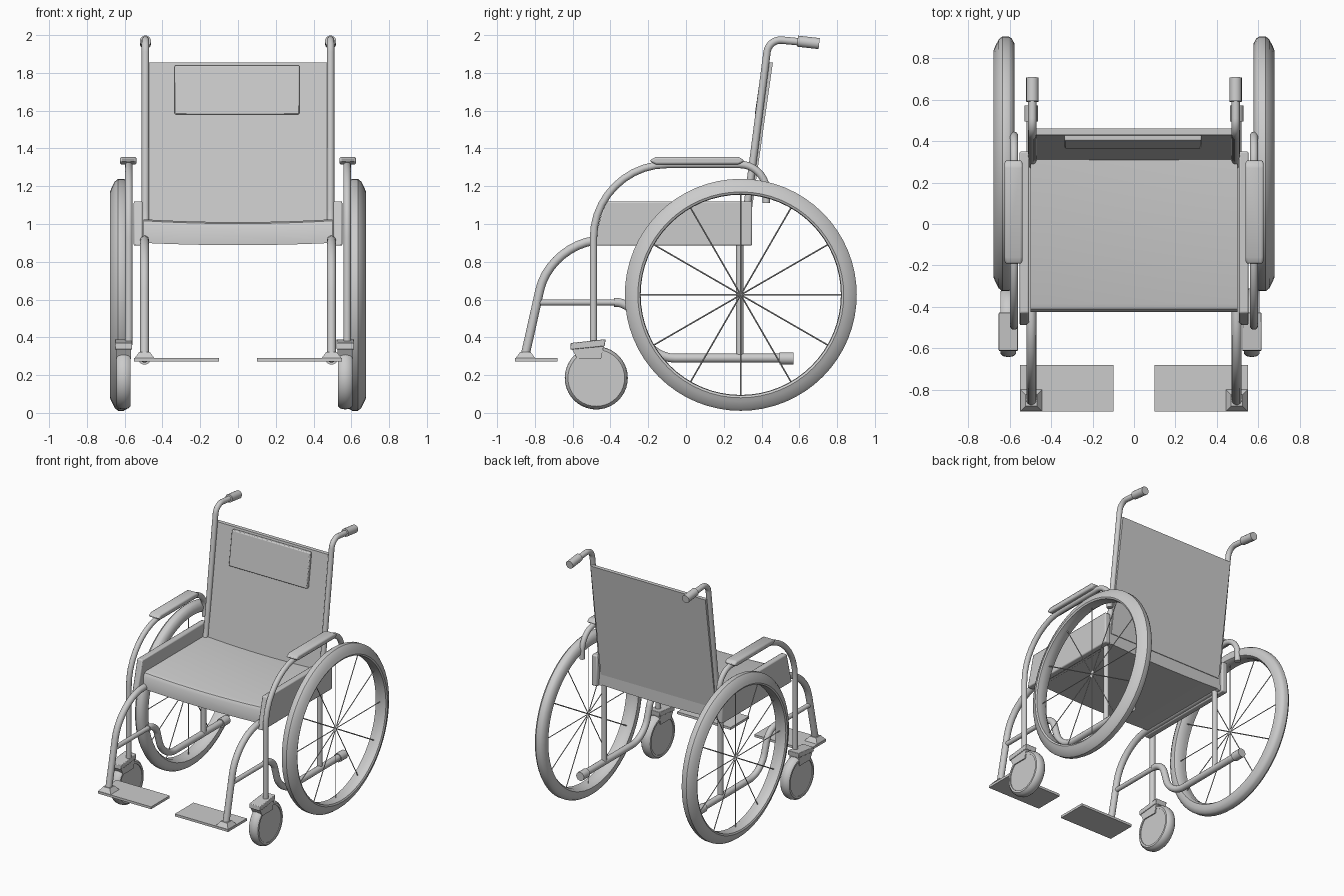
import bpy, bmesh, math
from mathutils import Vector

if "Cube" in bpy.data.objects:
    bpy.data.objects.remove(bpy.data.objects["Cube"])


def finish(name, bm, bevel=0, angle=35):
    bmesh.ops.recalc_face_normals(bm, faces=bm.faces)
    me = bpy.data.meshes.new(name)
    bm.to_mesh(me)
    bm.free()
    ob = bpy.data.objects.new(name, me)
    bpy.context.collection.objects.link(ob)
    bpy.ops.object.select_all(action='DESELECT')
    ob.select_set(True)
    bpy.context.view_layer.objects.active = ob
    bpy.ops.object.shade_smooth_by_angle(angle=math.radians(angle))
    if bevel:
        m = ob.modifiers.new("bevel", 'BEVEL')
        m.width, m.segments = bevel, 2
    return ob


def loft(bm, rings, closed=False):
    """Skin a list of equal-length point rings."""
    vs = [[bm.verts.new(p) for p in r] for r in rings]
    n = len(vs[0])
    for i in range(len(vs) if closed else len(vs) - 1):
        a, b = vs[i], vs[(i + 1) % len(vs)]
        for j in range(n):
            bm.faces.new((a[j], a[(j + 1) % n], b[(j + 1) % n], b[j]))
    if not closed:
        bm.faces.new(vs[0])
        bm.faces.new(vs[-1])


def prism(name, x0, x1, yz, bevel=0):
    bm = bmesh.new()
    loft(bm, [[(x, y, z) for y, z in yz] for x in (x0, x1)])
    return finish(name, bm, bevel)


def rect(y0, y1, z0, z1):
    return [(y0, z0), (y1, z0), (y1, z1), (y0, z1)]


def tube(name, x, path, r, sides=14):
    """Round tube in the plane x; path points are (y, z[, bend size])."""
    P = [Vector((x, p[0], p[1])) for p in path]
    pts = [P[0]]
    for i in range(1, len(P) - 1):
        d = path[i][2] if len(path[i]) > 2 else 0
        if not d:
            pts.append(P[i])
            continue
        a = P[i] + (P[i - 1] - P[i]).normalized() * d
        b = P[i] + (P[i + 1] - P[i]).normalized() * d
        c, e = a.lerp(P[i], .55), b.lerp(P[i], .55)
        for k in range(11):
            t = k / 10
            u = 1 - t
            pts.append(a * u**3 + c * 3 * u * u * t + e * 3 * u * t * t + b * t**3)
    pts.append(P[-1])
    rings = []
    X = Vector((1, 0, 0))
    for i, p in enumerate(pts):
        t = (pts[min(i + 1, len(pts) - 1)] - pts[max(i - 1, 0)]).normalized()
        n = t.cross(X)
        rings.append([p + r * (X * math.cos(q) + n * math.sin(q))
                      for q in (2 * math.pi * k / sides for k in range(sides))])
    bm = bmesh.new()
    loft(bm, rings)
    return finish(name, bm)


def lathe(name, profile, x, y, z, sides=64):
    """Closed (x offset, radius) profile spun about an axis along x."""
    rings = []
    for k in range(sides):
        q = 2 * math.pi * k / sides
        rings.append([(x + o, y + r * math.cos(q), z + r * math.sin(q)) for o, r in profile])
    bm = bmesh.new()
    loft(bm, rings, True)
    return finish(name, bm)


# sagging seat cushion
bm = bmesh.new()
xs = [-.5 + i / 10 for i in range(11)]
sag = lambda x: 1 - (x / .5) ** 2
rings = []
for y, drop in ((-.425, .03), (-.41, .008), (-.385, 0), (.33, 0)):
    top = [(x, y, 1.025 - .015 * sag(x) - drop) for x in xs]
    bottom = [(x, y, .9 - .012 * sag(x)) for x in reversed(xs)]
    rings.append(top + bottom)
loft(bm, rings)
finish("seat", bm)

# backrest and head pad
prism("backrest", -.485, .485, [(.305, .98), (.335, .98), (.46, 1.855), (.43, 1.855)])
prism("back_pad", -.335, .325, [(.364, 1.58), (.392, 1.58), (.43, 1.84), (.402, 1.84)], .006)

for s, side in ((-1, "left"), (1, "right")):
    # frame tubes
    tube(side + "_front_leg", s * .495, [(.33, .915), (-.715, .915, .27), (-.855, .29)], .024)
    tube(side + "_back_post", s * .49,
         [(.285, .29), (.285, .95, .05), (.318, 1.05, .03), (.438, 1.98, .07), (.7, 1.955)], .02)
    tube(side + "_hand_grip", s * .49, [(.59, 1.968), (.705, 1.955)], .03)
    tube(side + "_upper_rail", s * .495, [(-.79, .585), (-.36, .585)], .017)
    tube(side + "_lower_rail", s * .495,
         [(-.38, .585), (-.29, .585, .08), (-.2, .29, .14), (.56, .29)], .024)
    tube(side + "_rail_cap", s * .495, [(.495, .288), (.57, .288)], .033)

    # side panel, armrest
    prism(side + "_side_panel", s * .505, s * .552,
          [(-.49, .885), (.35, .885), (.35, 1.12), (-.43, 1.12)], .008)
    tube(side + "_armrest_tube", s * .578,
         [(-.49, .36), (-.49, 1.315, .39), (.425, 1.315, .14), (.425, 1.11)], .02)
    prism(side + "_armrest_pad", s * .537, s * .625,
          [(-.16, 1.315), (.28, 1.315), (.31, 1.335), (.28, 1.355), (-.16, 1.355), (-.195, 1.335)], .01)

    # footplate with tapered socket
    prism(side + "_footplate", s * .1, s * .55, rect(-.905, -.68, .272, .29))
    bm = bmesh.new()
    loft(bm, [[(s * .495 + a * w, -.85 + b * w, z)
               for a, b in ((-1, -1), (1, -1), (1, 1), (-1, 1))]
              for w, z in ((.052, .28), (.052, .29), (.028, .322))])
    finish(side + "_foot_socket", bm)

    # rear wheel with hand rim
    wy, wz = .29, .625
    prof = [(.578, .545), (.576, .58), (.59, .605), (.605, .614), (.635, .614), (.652, .6),
            (.67, .565), (.678, .545), (.672, .533), (.645, .53), (.6, .53)]
    lathe(side + "_rear_wheel", [(s * o, r) for o, r in prof], 0, wy, wz)

    # thin spokes across the wheel
    bm = bmesh.new()
    for k in range(6):
        q = math.pi * k / 6
        c, d = math.cos(q), math.sin(q)
        rings = []
        for e in (-.535, .535):
            rings.append([(s * .622 + .004 * u, wy + e * c - .004 * v * d, wz + e * d + .004 * v * c)
                          for u, v in ((1, 0), (0, 1), (-1, 0), (0, -1))])
        loft(bm, rings)
    finish(side + "_spokes", bm)

    # caster: same part repeated with an offset, not mirrored
    cx = -.606 if s < 0 else .568
    cy, cz = -.475, .185
    lathe(side + "_caster_tyre",
          [(-.038, .135), (-.038, .15), (-.025, .162), (0, .167), (.025, .162), (.038, .15), (.038, .135)],
          cx, cy, cz, 40)
    disc = [(cy + .15 * math.cos(math.pi * k / 20), cz + .15 * math.sin(math.pi * k / 20)) for k in range(40)]
    prism(side + "_caster_disc", cx - .032, cx + .032, disc)
    prism(side + "_caster_neck", cx - .04, cx + .04,
          [(-.575, .285), (-.45, .285), (-.435, .36), (-.605, .34)])
    prism(side + "_caster_bracket", cx - .046, cx + .046,
          [(-.612, .335), (-.43, .353), (-.426, .39), (-.61, .37)], .004)
